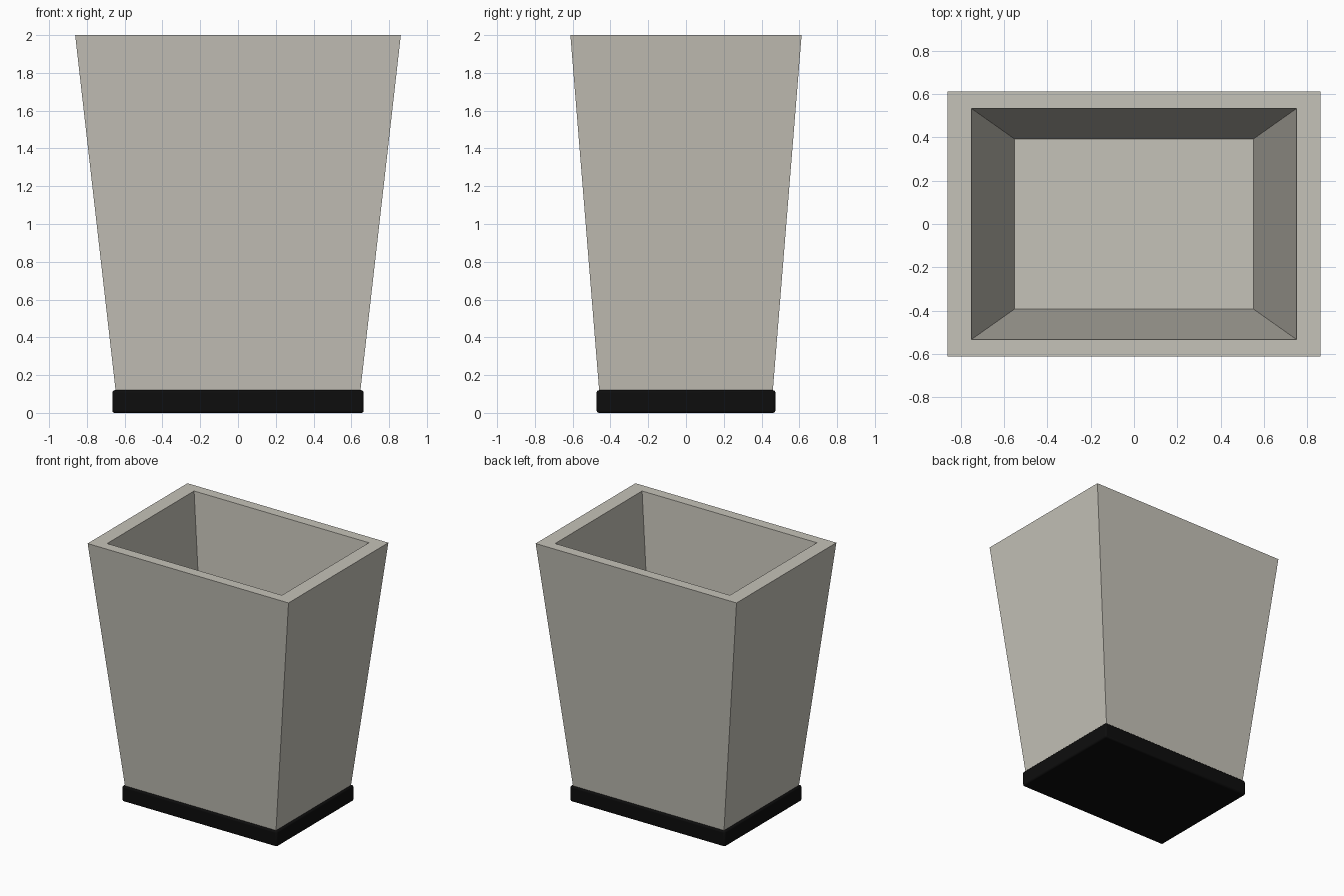
import bpy
import bmesh

cube = bpy.data.objects.get("Cube")
if cube:
    bpy.data.objects.remove(cube)


def material(name, rgb):
    mat = bpy.data.materials.new(name)
    mat.use_nodes = True
    colour = (*rgb, 1)
    mat.diffuse_color = colour
    mat.node_tree.nodes["Principled BSDF"].inputs["Base Color"].default_value = colour
    return mat


def ring(bm, half_x, half_y, z):
    corners = [(-1, -1), (1, -1), (1, 1), (-1, 1)]
    return [bm.verts.new((sx * half_x, sy * half_y, z)) for sx, sy in corners]


def lofted_box(name, sections, mat):
    """Skin a stack of rectangles (half_x, half_y, z) and cap both ends."""
    bm = bmesh.new()
    rings = [ring(bm, *section) for section in sections]
    for low, high in zip(rings, rings[1:]):
        for i in range(4):
            j = (i + 1) % 4
            bm.faces.new((low[i], low[j], high[j], high[i]))
    bm.faces.new(rings[0][::-1])
    bm.faces.new(rings[-1])
    bmesh.ops.recalc_face_normals(bm, faces=bm.faces)
    mesh = bpy.data.meshes.new(name)
    bm.to_mesh(mesh)
    bm.free()
    mesh.materials.append(mat)
    obj = bpy.data.objects.new(name, mesh)
    bpy.context.collection.objects.link(obj)
    return obj


stone = material("warm grey", (0.56, 0.54, 0.48))
rubber = material("black", (0.004, 0.004, 0.004))

# Tapered hollow bin: outer wall, rim, inner wall, floor
lofted_box("bin_body", [
    (0.647, 0.459, 0.11),
    (0.862, 0.612, 2.0),
    (0.75, 0.533, 2.0),
    (0.552, 0.393, 0.24),
], stone)

# Base plinth with softened edges
base = lofted_box("base", [(0.665, 0.473, 0), (0.665, 0.473, 0.12)], rubber)
bevel = base.modifiers.new("soft_edges", "BEVEL")
bevel.width = 0.012
bevel.segments = 3
bpy.context.view_layer.objects.active = base
base.select_set(True)
bpy.ops.object.shade_smooth_by_angle()
